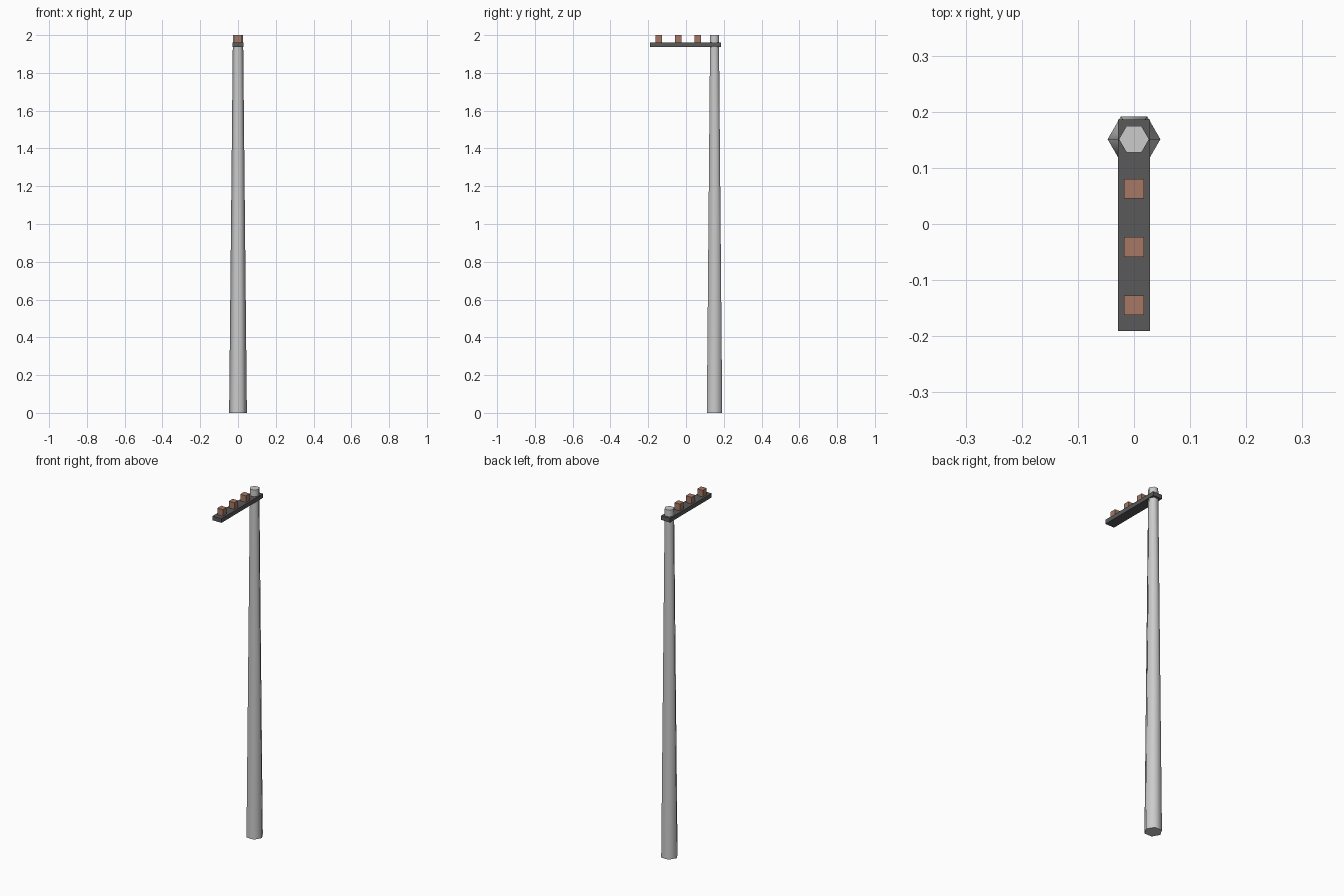
import bpy, math

if "Cube" in bpy.data.objects:
    bpy.data.objects.remove(bpy.data.objects["Cube"])


def material(name, rgb):
    m = bpy.data.materials.new(name)
    m.diffuse_color = (*rgb, 1)
    m.use_nodes = True
    m.node_tree.nodes["Principled BSDF"].inputs["Base Color"].default_value = m.diffuse_color
    return m


def box(name, lo, hi, mat):
    bpy.ops.mesh.primitive_cube_add(size=1, location=[(a + b) / 2 for a, b in zip(lo, hi)])
    o = bpy.context.object
    o.name = name
    o.scale = [b - a for a, b in zip(lo, hi)]
    bpy.ops.object.transform_apply(location=False, rotation=False, scale=True)
    o.data.materials.append(mat)
    return o


dark = material("dark_arm", (0.1, 0.1, 0.1))
clay = material("clay", (0.38, 0.19, 0.13))

# Tapered six-sided pole, corners on the x axis
bpy.ops.mesh.primitive_cone_add(vertices=6, radius1=0.047, radius2=0.027, depth=2,
                                location=(0, 0.151, 1), rotation=(0, 0, math.radians(30)))
pole = bpy.context.object
pole.name = "pole"
bpy.ops.object.transform_apply(location=False, rotation=True, scale=False)
bpy.ops.object.shade_smooth_by_angle(angle=math.radians(65))

# Crossarm reaching out to the front
box("crossarm", (-0.0285, -0.191, 1.938), (0.0285, 0.186, 1.962), dark)

# Insulator blocks on the arm
for i in range(3):
    y = 0.063 - 0.104 * i
    box(f"insulator_{i + 1}", (-0.0175, y - 0.0175, 1.96), (0.0175, y + 0.0175, 2.0), clay)
